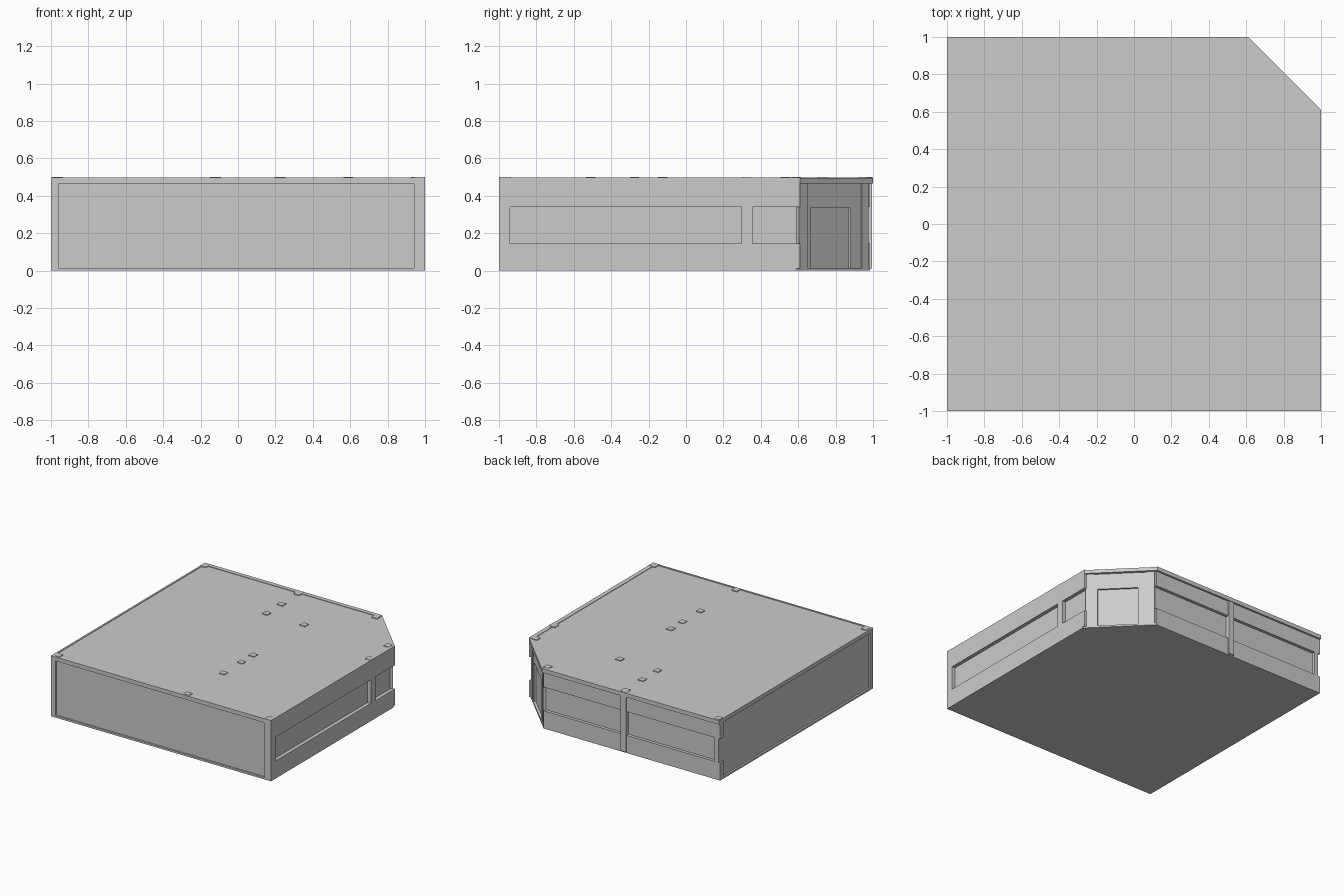
import bpy, bmesh, math
from mathutils import Matrix

if "Cube" in bpy.data.objects:
    bpy.data.objects.remove(bpy.data.objects["Cube"])


def prism(name, pts, z0, z1):
    bm = bmesh.new()
    base = bm.faces.new([bm.verts.new((x, y, z0)) for x, y in pts])
    res = bmesh.ops.extrude_face_region(bm, geom=[base])
    top = [v for v in res["geom"] if isinstance(v, bmesh.types.BMVert)]
    bmesh.ops.translate(bm, vec=(0, 0, z1 - z0), verts=top)
    bmesh.ops.recalc_face_normals(bm, faces=bm.faces)
    me = bpy.data.meshes.new(name)
    bm.to_mesh(me)
    bm.free()
    ob = bpy.data.objects.new(name, me)
    bpy.context.collection.objects.link(ob)
    return ob


def box(name, x0, x1, y0, y1, z0, z1):
    return prism(name, [(x0, y0), (x1, y0), (x1, y1), (x0, y1)], z0, z1)


def outline(left, right, front, back, corner):
    # square plan with the back right corner cut along x + y = corner
    return [(left, front), (right, front), (right, corner - right),
            (corner - back, back), (left, back)]


# main body, floor and roof
prism("building_core", outline(-0.985, 0.97, -0.985, 0.96, 1.56), 0.005, 0.49)
prism("floor_slab", outline(-1, 1, -1, 0.985, 1.59), 0.0, 0.015)
prism("roof_slab", outline(-1, 1, -1, 1, 1.61), 0.465, 0.494)

# roof edge trim
for name, b in (("front", (-1, 1, -1, -0.985)), ("back", (-1, 0.61, 0.965, 1)),
                ("left", (-1, -0.985, -1, 1)), ("right", (0.965, 1, -1, 0.61))):
    box("roof_trim_" + name, *b, 0.485, 0.498)

# walls above and below the window strips
for name, z0, z1 in (("lower", 0.01, 0.145), ("upper", 0.34, 0.49)):
    box("right_wall_" + name, 0.96, 1, -1, 0.61, z0, z1)
    box("back_wall_" + name, -1, 0.605, 0.94, 0.985, z0, z1)

# window pillars
box("right_front_pillar", 0.94, 1, -1, -0.94, 0.01, 0.5)
box("right_middle_pillar", 0.95, 1, 0.297, 0.355, 0.01, 0.5)
box("back_middle_pillar", -0.15, -0.10, 0.94, 0.995, 0.01, 0.5)
box("back_left_pillar", -0.985, -0.95, 0.94, 0.985, 0.01, 0.5)

# front and left wall corner posts
box("front_left_post", -1, -0.96, -1, -0.96, 0.01, 0.494)
box("front_right_post", 0.945, 1, -1, -0.96, 0.01, 0.494)

# entrance on the cut corner
def corner_part(name, y0, y1, z0, z1, plane=1.59):
    t0, t1 = [(y - 0.80) * math.sqrt(2) for y in (y0, y1)]
    ob = box(name, -0.04, 0, t0, t1, z0, z1)
    ob.data.transform(Matrix.Translation((plane / 2, plane / 2, 0))
                      @ Matrix.Rotation(math.radians(45), 4, "Z"))


corner_part("entrance_post_right", 0.61, 0.655, 0.01, 0.465)
corner_part("entrance_post_left", 0.945, 0.98, 0.01, 0.465)
corner_part("entrance_wall_right", 0.65, 0.675, 0.01, 0.465, 1.58)
corner_part("entrance_wall_left", 0.89, 0.95, 0.01, 0.465, 1.58)
corner_part("entrance_lintel", 0.67, 0.90, 0.335, 0.465, 1.58)

# small square caps on the roof
for i, (x, y) in enumerate([(-0.115, 0.73), (-0.115, 0.535), (0.23, 0.53),
                            (0.225, -0.125), (0.225, -0.275), (0.225, -0.51),
                            (0.22, -0.965), (-0.12, 0.955), (-0.96, -0.96),
                            (0.97, 0.33), (0.95, 0.59), (0.59, 0.95),
                            (-0.97, 0.96), (0.97, -0.97)]):
    box("roof_cap_%d" % (i + 1), x - 0.025, x + 0.025, y - 0.025, y + 0.025, 0.485, 0.5)
